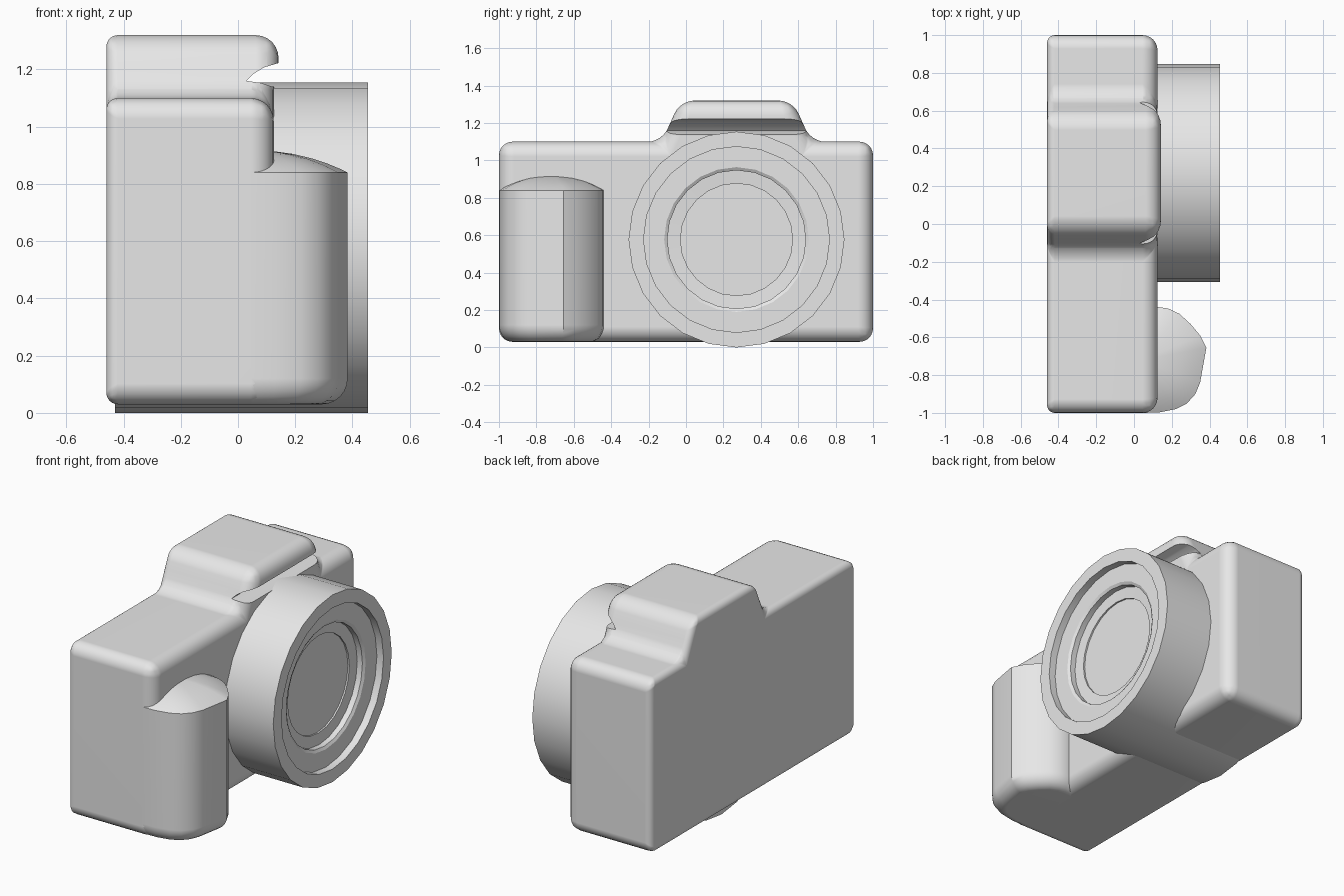
import bpy, bmesh, math
from mathutils import Matrix

cube = bpy.data.objects.get("Cube")
if cube:
    bpy.data.objects.remove(cube, do_unlink=True)

grey = bpy.data.materials.new("plain grey")
grey.use_nodes = True
grey.diffuse_color = (0.8, 0.8, 0.8, 1)
grey.node_tree.nodes["Principled BSDF"].inputs["Base Color"].default_value = (0.8, 0.8, 0.8, 1)


def make_object(name, bm):
    bmesh.ops.recalc_face_normals(bm, faces=bm.faces)
    mesh = bpy.data.meshes.new(name)
    bm.to_mesh(mesh)
    bm.free()
    mesh.materials.append(grey)
    obj = bpy.data.objects.new(name, mesh)
    bpy.context.collection.objects.link(obj)
    return obj


def activate(obj):
    bpy.ops.object.select_all(action='DESELECT')
    obj.select_set(True)
    bpy.context.view_layer.objects.active = obj


def smooth(obj, degrees=32):
    activate(obj)
    bpy.ops.object.shade_smooth_by_angle(angle=math.radians(degrees))
    obj.modifiers.new("even shading", 'WEIGHTED_NORMAL').keep_sharp = True


def prism(points, offset):
    """Extrude a closed outline of 3D points along an offset."""
    bm = bmesh.new()
    face = bm.faces.new([bm.verts.new(p) for p in points])
    new = bmesh.ops.extrude_face_region(bm, geom=[face])["geom"]
    bmesh.ops.translate(bm, vec=offset, verts=[g for g in new if isinstance(g, bmesh.types.BMVert)])
    # the starting face stays as the closing cap
    if not face.is_valid or len(bm.faces) < len(points) + 2:
        bmesh.ops.holes_fill(bm, edges=[e for e in bm.edges if e.is_boundary], sides=0)
    return bm


# Body with viewfinder hump, extruded from back to front and rounded
BACK, FRONT = -0.46, 0.125
MID = 0.27
half = [(0.40, 1.10), (0.30, 1.32)]
outline = [(-1, 0.03), (1, 0.03), (1, 1.10)]
outline += [(MID + d, z) for d, z in half]
outline += [(MID - d, z) for d, z in reversed(half)] + [(-1, 1.10)]
bm = prism([(BACK, y, z) for y, z in outline], (FRONT - BACK, 0, 0))
weight = bm.edges.layers.float.new("bevel_weight_edge")
for e in bm.edges:
    xs = [v.co.x for v in e.verts]
    e[weight] = 0.5 if max(xs) < 0 else 1.0 if min(xs) > 0 else 0.9
body = make_object("body", bm)
bevel = body.modifiers.new("rounding", 'BEVEL')
bevel.limit_method = 'WEIGHT'
bevel.width = 0.08
bevel.segments = 6
activate(body)
bpy.ops.object.modifier_apply(modifier=bevel.name)

# Let the hump lean forward a little
bm = bmesh.new()
bm.from_mesh(body.data)
for height in (1.13, 1.21):
    bmesh.ops.bisect_plane(bm, geom=bm.verts[:] + bm.edges[:] + bm.faces[:],
                           plane_co=(0, 0, height), plane_no=(0, 0, 1))
for v in bm.verts:
    if v.co.x > 0:
        v.co.x += 0.017 * min(max((v.co.z - 1.13) / 0.08, 0), 1)
bm.to_mesh(body.data)
bm.free()

# Notch under the hump's front lip
notch = [(0.03, 1.16), (0.055, 1.185), (0.09, 1.207), (0.14, 1.222),
         (0.25, 1.23), (0.25, 1.13), (0.12, 1.14), (0.08, 1.153)]
cutter = make_object("notch_cutter", prism([(x, -0.4, z) for x, z in notch], (0, 1.4, 0)))
cutter.hide_render = True
cut = body.modifiers.new("notch", 'BOOLEAN')
cut.object = cutter
cut.operation = 'DIFFERENCE'
cut.solver = 'EXACT'
activate(body)
bpy.ops.object.modifier_apply(modifier=cut.name)
bpy.data.objects.remove(cutter, do_unlink=True)
smooth(body)

# Hand grip: one plan outline stacked in rings, rounded below and domed above
plan = [(0.04, -1), (0.13, -0.998), (0.22, -0.98), (0.28, -0.95), (0.325, -0.9),
        (0.35, -0.84), (0.383, -0.655), (0.35, -0.59), (0.3, -0.53), (0.24, -0.475),
        (0.18, -0.447), (0.13, -0.44), (0.04, -0.44)]
rings = []
for i in range(7):
    a = math.pi / 2 * i / 6
    rings.append((1 - 0.26 * (1 - math.sin(a)), 0.03 + 0.09 * (1 - math.cos(a))))
seam = len(rings)
for s in (1, 0.92, 0.8, 0.65, 0.45, 0.25, 0.08):
    rings.append((s, 0.84 + 0.078 * (1 - s ** 2.2)))
bm = bmesh.new()
loops = []
for s, z in rings:
    loops.append([bm.verts.new((0.04 + (x - 0.04) * s, -0.72 + (y + 0.72) * s, z)) for x, y in plan])
n = len(plan)
for low, high in zip(loops, loops[1:]):
    for i in range(n):
        bm.faces.new((low[i], low[(i + 1) % n], high[(i + 1) % n], high[i]))
bm.faces.new(loops[0])
bm.faces.new(loops[-1])
smooth(make_object("hand_grip", bm), 30)

# Lens barrel: stepped profile of (radius, x) spun around the x axis
profile = [(0, -0.43), (0.577, -0.43), (0.577, 0.455), (0.497, 0.455), (0.497, 0.41),
           (0.387, 0.41), (0.37, 0.40), (0.37, 0.365), (0.30, 0.36), (0.30, 0.35), (0, 0.35)]
centre = (0, MID, 0.577)
bm = bmesh.new()
verts = [bm.verts.new((x, MID, 0.577 + r)) for r, x in profile]
edges = [bm.edges.new(pair) for pair in zip(verts, verts[1:])]
bmesh.ops.spin(bm, geom=verts + edges, cent=centre, axis=(1, 0, 0),
               angle=math.tau, steps=24, use_duplicate=False)
bmesh.ops.remove_doubles(bm, verts=bm.verts, dist=0.0005)
smooth(make_object("lens_barrel", bm), 30)
